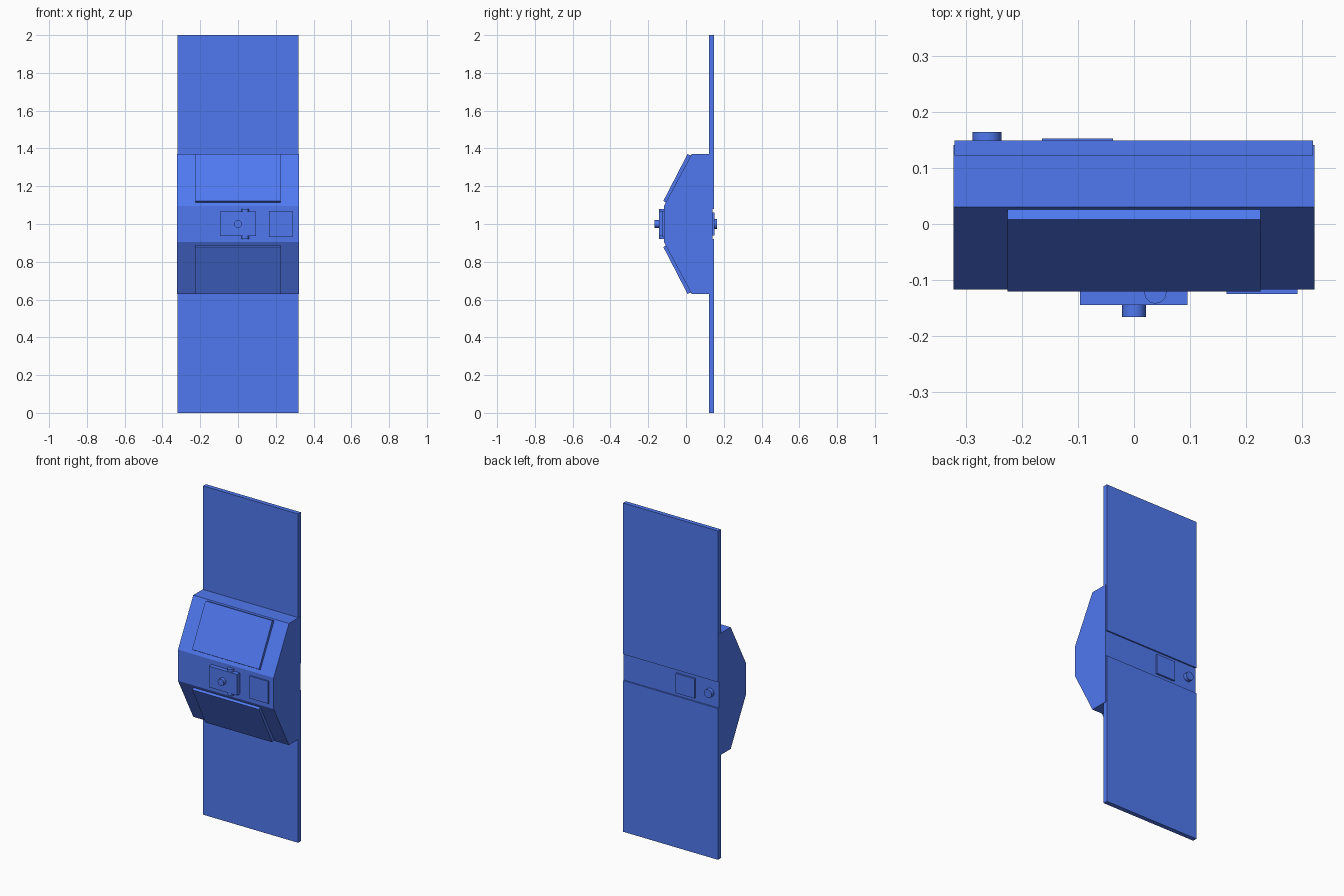
import bpy, bmesh, math
from mathutils import Vector

if "Cube" in bpy.data.objects:
    bpy.data.objects.remove(bpy.data.objects["Cube"])


def make(name, verts, faces):
    me = bpy.data.meshes.new(name)
    me.from_pydata(verts, [], faces)
    bm = bmesh.new()
    bm.from_mesh(me)
    bmesh.ops.recalc_face_normals(bm, faces=bm.faces)
    bm.to_mesh(me)
    bm.free()
    ob = bpy.data.objects.new(name, me)
    bpy.context.collection.objects.link(ob)
    ob.data.materials.append(blue)
    return ob


def extrude_x(name, profile, x0, x1):
    """Extrude a closed (y, z) profile along x."""
    n = len(profile)
    verts = [(x, y, z) for x in (x0, x1) for y, z in profile]
    faces = [tuple(range(n)), tuple(range(n, 2 * n))]
    faces += [(i, (i + 1) % n, n + (i + 1) % n, n + i) for i in range(n)]
    return make(name, verts, faces)


def box(name, x0, x1, y0, y1, z0, z1):
    return extrude_x(name, [(y0, z0), (y1, z0), (y1, z1), (y0, z1)], x0, x1)


def cylinder(name, a, b, r, sides=12):
    a, b = Vector(a), Vector(b)
    d = b - a
    bpy.ops.mesh.primitive_cylinder_add(vertices=sides, radius=r, depth=d.length,
                                        location=(a + b) / 2,
                                        rotation=d.to_track_quat('Z', 'Y').to_euler())
    ob = bpy.context.object
    ob.name = name
    ob.data.materials.append(blue)
    bpy.ops.object.shade_smooth_by_angle(angle=math.radians(40))
    return ob


blue = bpy.data.materials.new("blue")
blue.diffuse_color = (0.08, 0.19, 0.87, 1)
blue.use_nodes = True
blue.node_tree.nodes["Principled BSDF"].inputs["Base Color"].default_value = blue.diffuse_color

# Faceted central housing
half = [(0.141, 0.37), (0.03, 0.37), (-0.117, 0.095)]
profile = [(y, 1 + z) for y, z in half] + [(y, 1 - z) for y, z in reversed(half)]
extrude_x("housing", profile, -0.322, 0.322)

# Mirrored long panels and sloping cover plates
for side, s in (("upper", 1), ("lower", -1)):
    box(side + "_panel", -0.32, 0.319, 0.122, 0.149, 1 + s * 0.08, 1 + s)
    cover = [(0.028, 0.362), (0.008, 0.37), (-0.12, 0.122), (-0.104, 0.112)]
    extrude_x(side + "_cover", [(y, 1 + s * z) for y, z in cover], -0.225, 0.225)

# Front control block, hinge pin, knob and side plate
box("front_block", -0.096, 0.095, -0.144, -0.115, 0.937, 1.065)
cylinder("hinge_pin", (0.038, -0.122, 0.92), (0.038, -0.122, 1.08), 0.02)
cylinder("front_knob", (0, -0.14, 1), (0, -0.166, 1), 0.021)
box("front_side_plate", 0.165, 0.291, -0.125, -0.115, 0.932, 1.068)

# Back label plate and round port
box("back_plate", -0.164, -0.037, 0.138, 0.152, 0.94, 1.06)
cylinder("back_port", (-0.262, 0.138, 1), (-0.262, 0.164, 1), 0.026)
